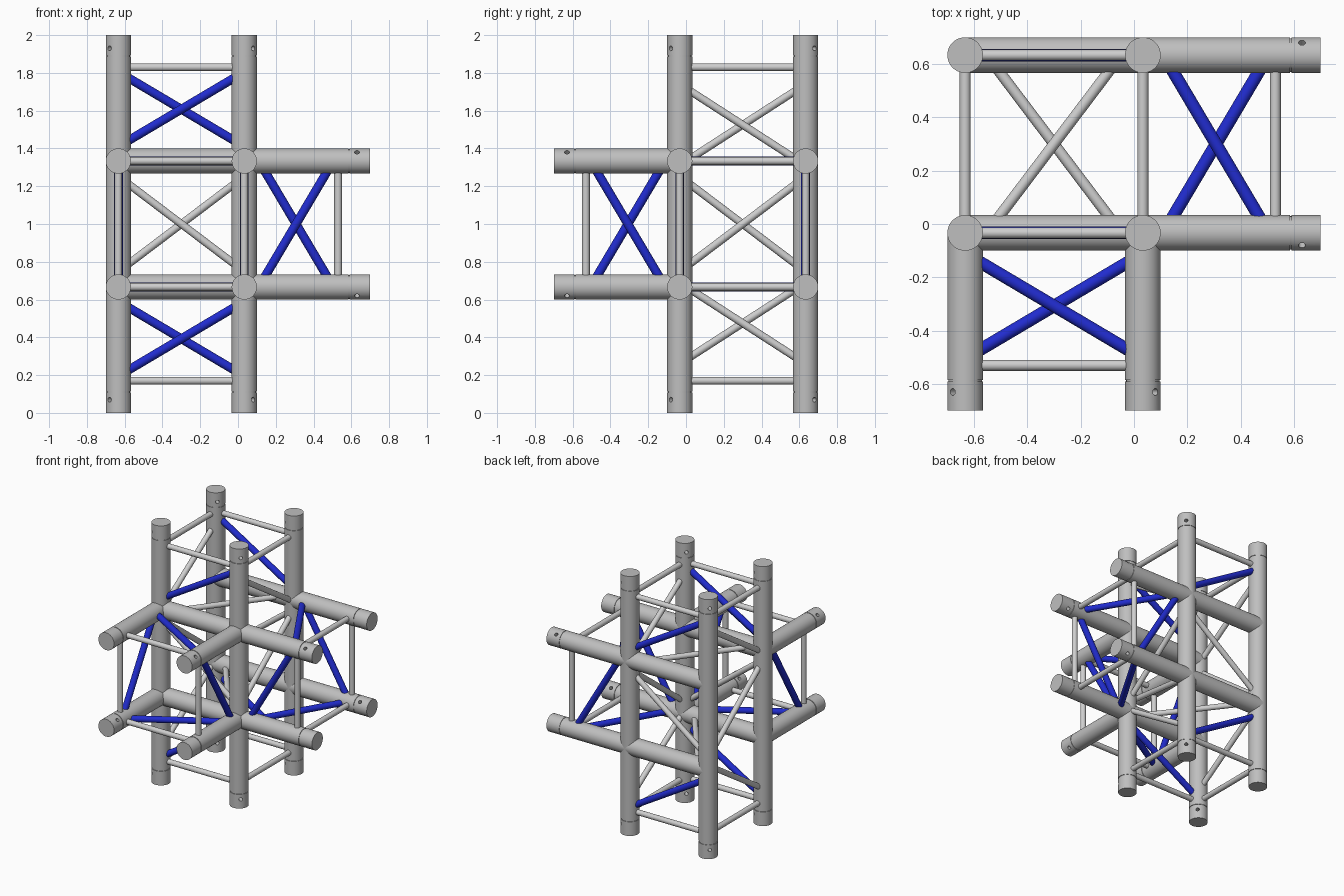
import bpy, bmesh, math
from mathutils import Vector, Matrix

if "Cube" in bpy.data.objects:
    bpy.data.objects.remove(bpy.data.objects["Cube"])

C = Vector((-0.3, 0.3, 1.0))   # centre of the corner cube
H = 1 / 3                      # half spacing between chords
R = 0.0667                     # chord radius
R_BRACE, R_BLUE = 0.0205, 0.0235
COUPLER = 0.109                # length of the end coupler


def material(name, rgb):
    m = bpy.data.materials.new(name)
    m.diffuse_color = (*rgb, 1)
    m.use_nodes = True
    m.node_tree.nodes["Principled BSDF"].inputs["Base Color"].default_value = m.diffuse_color
    return m


GREY = material("aluminium_grey", (0.52, 0.52, 0.52))
LIGHT = material("light_brace_grey", (0.62, 0.62, 0.62))
BLUE = material("blue_paint", (0.015, 0.025, 0.62))


def add(name, mesh, mat=None):
    if mat:
        mesh.materials.append(mat)
    ob = bpy.data.objects.new(name, mesh)
    bpy.context.collection.objects.link(ob)
    return ob


def smooth(mesh):
    mesh.shade_smooth()
    mesh.set_sharp_from_angle(angle=math.radians(40))


def cylinder_mesh(name, r, length, segs):
    me = bpy.data.meshes.new(name)
    bm = bmesh.new()
    bmesh.ops.create_cone(bm, cap_ends=True, segments=segs,
                          radius1=r, radius2=r, depth=length)
    bm.to_mesh(me)
    bm.free()
    return me


def tube(name, a, b, r, mat, segs=20):
    a, b = Vector(a), Vector(b)
    me = cylinder_mesh(name, r, (b - a).length, segs)
    smooth(me)
    ob = add(name, me, mat)
    rot = (b - a).to_track_quat('Z', 'Y').to_matrix().to_4x4()
    ob.matrix_world = Matrix.Translation((a + b) / 2) @ rot
    return ob


def at(*pairs):
    """Point given as offsets from the cube centre: (axis, value) pairs."""
    p = C.copy()
    for axis, value in pairs:
        p[axis] += value
    return p


def make_coupler_mesh():
    """End coupler along z with a cross-drilled pin hole along x."""
    body = add("coupler_body", cylinder_mesh("coupler", R, COUPLER, 48), GREY)
    drill = add("pin_hole_cutter", cylinder_mesh("cutter", 0.013, 0.3, 16), GREY)
    drill.matrix_world = (Matrix.Translation((0, 0, COUPLER / 2 - 0.07))
                          @ Matrix.Rotation(math.pi / 2, 4, 'Y'))
    mod = body.modifiers.new("pin_hole", 'BOOLEAN')
    mod.operation, mod.solver, mod.object = 'DIFFERENCE', 'EXACT', drill
    bpy.context.view_layer.update()
    dg = bpy.context.evaluated_depsgraph_get()
    me = bpy.data.meshes.new_from_object(body.evaluated_get(dg))
    bpy.data.objects.remove(body)
    bpy.data.objects.remove(drill)
    smooth(me)
    return me


coupler_mesh = make_coupler_mesh()


def end_coupler(name, axis, sign, u, v, su, sv):
    z = Vector((0, 0, 0))
    z[axis] = sign
    x = Vector((0, 0, 0))
    x[u], x[v] = su, sv
    x.normalize()
    rot = Matrix((x, z.cross(x), z)).transposed().to_4x4()
    pos = at((axis, sign * (1 - COUPLER / 2)), (u, su * H), (v, sv * H))
    add(name, coupler_mesh).matrix_world = Matrix.Translation(pos) @ rot
    # recessed neck behind the coupler
    ends = [at((axis, sign * d), (u, su * H), (v, sv * H)) for d in (0.86, 0.9)]
    tube(name + "_neck", *ends, R - 0.004, GREY, 48)


# chords: (name, axis, start, end) measured from the cube centre
SHAFT = 1 - COUPLER - 0.005
CHORDS = [("upright_chord", 2, -SHAFT, SHAFT),
          ("side_chord", 0, -H, SHAFT),
          ("front_chord", 1, -SHAFT, -H)]
for name, axis, lo, hi in CHORDS:
    u, v = [k for k in range(3) if k != axis]
    for su in (-1, 1):
        for sv in (-1, 1):
            off = ((u, su * H), (v, sv * H))
            tube(name, at((axis, lo), *off), at((axis, hi), *off), R, GREY, 48)

# four open arms: couplers and a square ring of braces near each end
for name, axis, sign in (("side", 0, 1), ("front", 1, -1), ("top", 2, 1), ("bottom", 2, -1)):
    u, v = [k for k in range(3) if k != axis]
    for su in (-1, 1):
        for sv in (-1, 1):
            end_coupler(name + "_coupler", axis, sign, u, v, su, sv)
    for s, t in ((u, v), (v, u)):
        for side in (-1, 1):
            base = ((axis, sign * 0.83), (s, side * H))
            tube(name + "_ring_brace", at(*base, (t, -H)), at(*base, (t, H)), R_BRACE, LIGHT)


def diagonals(name, axis, near, far, across, face, flip, r, mat):
    """A pair of opposite diagonals on the two faces normal to 'face'.
    The diagonal on the negative face rises with 'across' when flip is +1."""
    for side in (-1, 1):
        k = -side * flip
        tube(name, at((face, side * H), (axis, near), (across, -k * H)),
             at((face, side * H), (axis, far), (across, k * H)), r, mat)


X, Y, Z = 0, 1, 2
# blue diagonals on the arms
N, F = 0.41, 0.805
diagonals("top_blue_diagonal", Z, N, F, X, Y, 1, R_BLUE, BLUE)
diagonals("bottom_blue_diagonal", Z, -F, -N, X, Y, 1, R_BLUE, BLUE)
diagonals("side_blue_diagonal", X, N, F, Z, Y, 1, R_BLUE, BLUE)
diagonals("side_blue_diagonal", X, N, F, Y, Z, 1, R_BLUE, BLUE)
diagonals("front_blue_diagonal", Y, -F, -N, Z, X, 1, R_BLUE, BLUE)
diagonals("front_blue_diagonal", Y, -F, -N, X, Z, 1, R_BLUE, BLUE)
# grey diagonals on the left and right faces of the tower
diagonals("top_diagonal", Z, 0.31, 0.74, Y, X, 1, R_BRACE, LIGHT)
diagonals("bottom_diagonal", Z, -0.74, -0.31, Y, X, 1, R_BRACE, LIGHT)
# grey diagonals inside the cube
diagonals("cube_diagonal", Z, -0.252, 0.252, Y, X, -1, R_BRACE, LIGHT)
diagonals("cube_diagonal", Z, -0.252, 0.252, X, Y, -1, R_BRACE, LIGHT)
diagonals("cube_diagonal", X, -0.252, 0.252, Y, Z, -1, R_BRACE, LIGHT)
